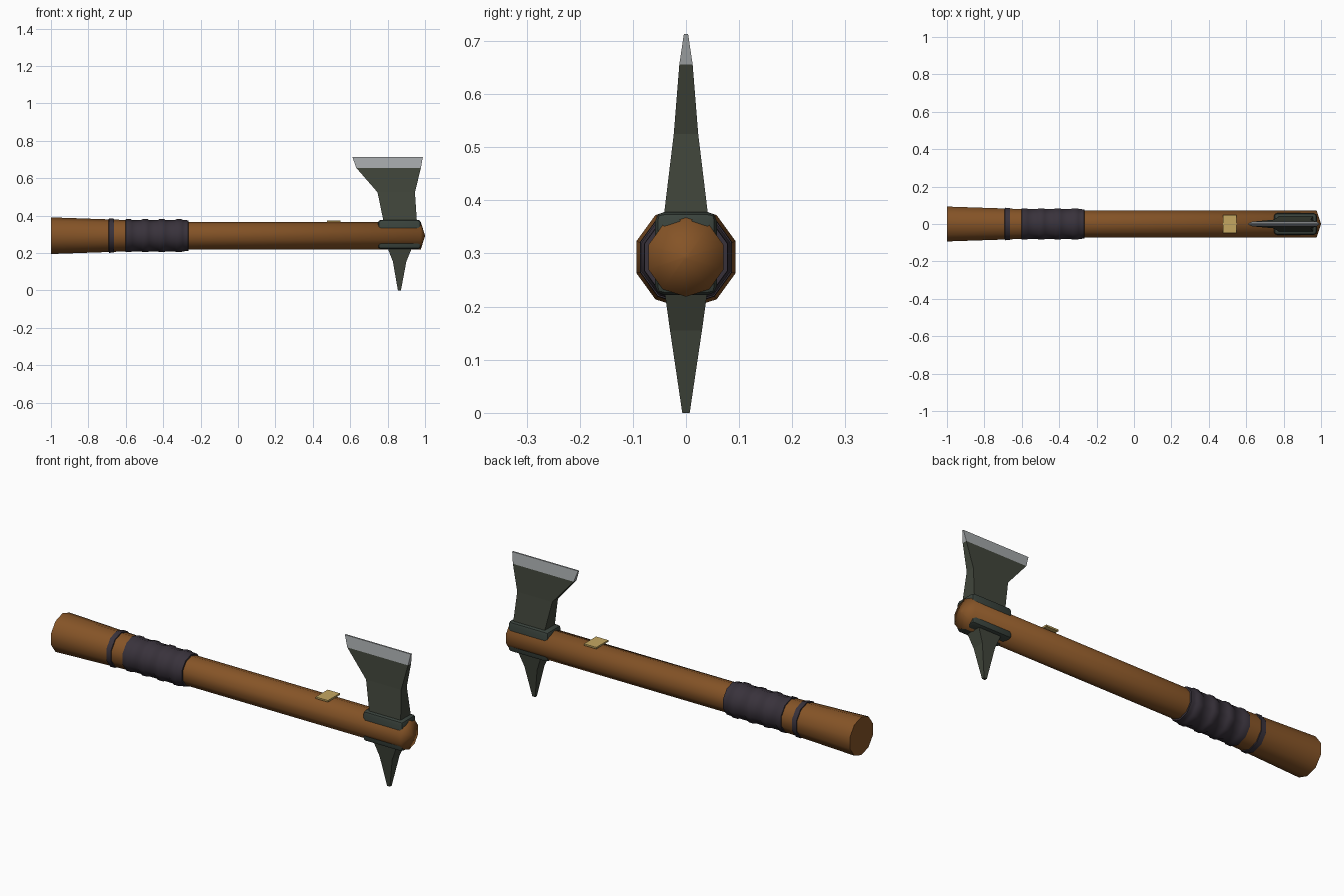
import bpy, bmesh, math
from mathutils import Vector

if "Cube" in bpy.data.objects:
    bpy.data.objects.remove(bpy.data.objects["Cube"])

AXIS_Z = 0.293   # height of the handle axis
SIDES = 10


def material(name, rgb):
    m = bpy.data.materials.new(name)
    m.diffuse_color = (*rgb, 1)
    m.use_nodes = True
    m.node_tree.nodes["Principled BSDF"].inputs["Base Color"].default_value = m.diffuse_color
    return m


WOOD = material("brown wood", (0.235, 0.088, 0.020))
GRIP = material("dark purple leather", (0.040, 0.032, 0.044))
IRON = material("dark green iron", (0.052, 0.060, 0.043))
COLLAR = material("dark collar iron", (0.042, 0.056, 0.046))
STEEL = material("bright steel edge", (0.37, 0.39, 0.40))
GOLD = material("pale gold", (0.56, 0.39, 0.12))


def make_object(name, bm, mats):
    bmesh.ops.recalc_face_normals(bm, faces=bm.faces)
    me = bpy.data.meshes.new(name)
    bm.to_mesh(me)
    bm.free()
    ob = bpy.data.objects.new(name, me)
    bpy.context.collection.objects.link(ob)
    for m in mats:
        me.materials.append(m)
    return ob


def smooth(ob, degrees):
    bpy.ops.object.select_all(action='DESELECT')
    ob.select_set(True)
    bpy.context.view_layer.objects.active = ob
    bpy.ops.object.shade_smooth_by_angle(angle=math.radians(degrees))


def loft(bm, rings):
    """Skin equal-length rings of points and cap both ends."""
    rows = [[bm.verts.new(p) for p in ring] for ring in rings]
    n = len(rows[0])
    for a, b in zip(rows, rows[1:]):
        for i in range(n):
            j = (i + 1) % n
            bm.faces.new((a[i], a[j], b[j], b[i]))
    bm.faces.new(rows[0])
    bm.faces.new(rows[-1])


def turned(name, profile, mat, angle):
    """Ten-sided turned part along x from (x, radius) pairs."""
    bm = bmesh.new()
    loft(bm, [[(x, r * math.sin(2 * math.pi * i / SIDES),
                AXIS_Z + r * math.cos(2 * math.pi * i / SIDES))
               for i in range(SIDES)] for x, r in profile])
    ob = make_object(name, bm, [mat])
    smooth(ob, angle)
    return ob


def slab(name, levels, mats):
    """Rectangular sections stacked in z: (z, x0, x1, half thickness)."""
    bm = bmesh.new()
    loft(bm, [[(x0, -t, z), (x1, -t, z), (x1, t, z), (x0, t, z)]
              for z, x0, x1, t in levels])
    return make_object(name, bm, mats)


def box(name, lo, hi, mat, bevel=0, segments=2):
    bm = bmesh.new()
    lo, hi = Vector(lo), Vector(hi)
    bmesh.ops.create_cube(bm, size=1)
    for v in bm.verts:
        v.co = Vector(((lo[i] + hi[i]) / 2 + v.co[i] * (hi[i] - lo[i]) for i in range(3)))
    if bevel:
        bmesh.ops.bevel(bm, geom=bm.edges[:], offset=bevel, segments=segments,
                        profile=0.5, affect='EDGES')
    return make_object(name, bm, [mat])


# Handle: flared butt, straight shaft, shallow pointed tip
turned("handle", [(-1.0, 0.098), (-0.6, 0.084), (-0.27, 0.0745),
                  (0.977, 0.0745), (0.999, 0.004)], WOOD, 80)

# Leather grip with raised ridges, and a single band nearer the butt
grip = [(-0.602, 0.083)]
for x in (-0.586, -0.496, -0.407, -0.315):
    grip += [(x - 0.014, 0.088), (x + 0.014, 0.088),
             (x + 0.02, 0.0835), (x + 0.068, 0.0835)]
grip = grip[:-1] + [(-0.28, 0.083), (-0.266, 0.082), (-0.265, 0.074)]
turned("grip_wrap", grip, GRIP, 50)
turned("grip_band", [(-0.692, 0.085), (-0.69, 0.0915), (-0.664, 0.0905), (-0.662, 0.084)],
       GRIP, 50)

# Axe head: collar block through the handle, blade above, spike below
smooth(box("head_collar", (0.748, -0.058, 0.222), (0.978, 0.058, 0.378),
           COLLAR, 0.017), 40)
blade = slab("axe_blade", [(0.36, 0.780, 0.957, 0.043), (0.525, 0.746, 0.946, 0.023),
                           (0.656, 0.632, 0.978, 0.0125), (0.713, 0.612, 0.988, 0.004)],
             [IRON, STEEL])
for f in blade.data.polygons:
    f.material_index = 1 if f.center.z > 0.66 else 0
slab("back_spike", [(0.24, 0.795, 0.935, 0.042), (0.155, 0.828, 0.900, 0.030),
                    (0.0, 0.855, 0.871, 0.007)], [IRON])

# Small flat plate on top of the handle
box("top_plate", (0.477, -0.049, 0.365), (0.547, 0.049, 0.3735), GOLD)
